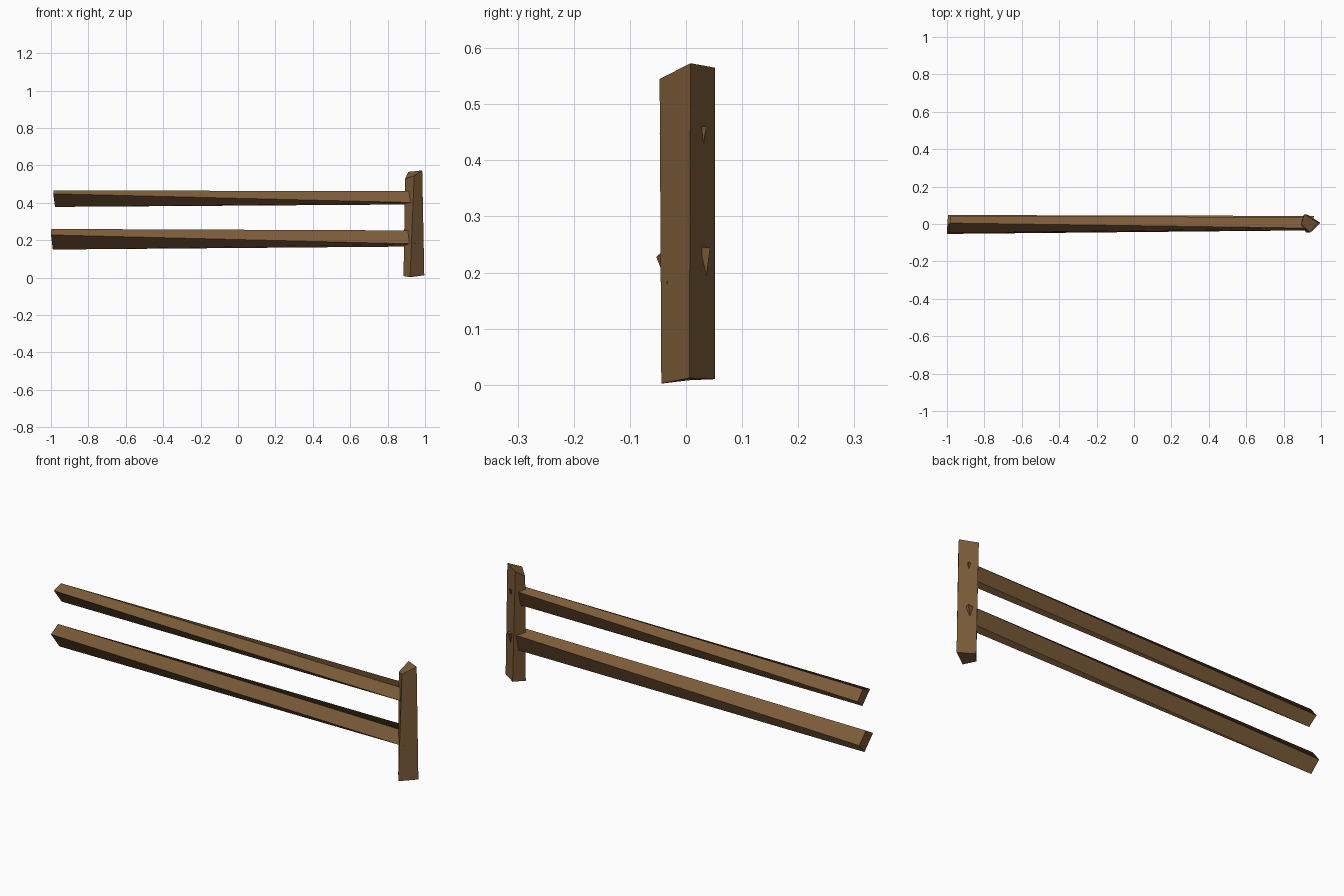
import bpy, bmesh

wood = bpy.data.materials.new("wood")
wood.diffuse_color = (0.20, 0.105, 0.04, 1)


def beam(name, start, end):
    """Rough four-sided beam lofted between two end outlines."""
    bm = bmesh.new()
    a = [bm.verts.new(p) for p in start]
    b = [bm.verts.new(p) for p in end]
    bm.faces.new(a)
    bm.faces.new(b)
    for i in range(4):
        j = (i + 1) % 4
        bm.faces.new((a[i], a[j], b[j], b[i]))
    bmesh.ops.recalc_face_normals(bm, faces=bm.faces)
    me = bpy.data.meshes.new(name)
    bm.to_mesh(me)
    bm.free()
    me.materials.append(wood)
    ob = bpy.data.objects.new(name, me)
    bpy.context.collection.objects.link(ob)


# upright post with slanted top (corners: left, back, right, front)
beam("post",
     [(0.885, 0.005, 0.008), (0.925, 0.052, 0.010), (0.996, 0.006, 0.012), (0.92, -0.044, 0.002)],
     [(0.893, -0.002, 0.527), (0.91, 0.052, 0.565), (0.985, 0.008, 0.573), (0.942, -0.047, 0.545)])

# twisted rails (corners: front, top, back, bottom)
beam("upper_rail",
     [(-0.988, -0.047, 0.448), (-0.985, 0.005, 0.466), (-0.982, 0.044, 0.417), (-0.978, 0.0, 0.378)],
     [(0.945, -0.033, 0.401), (0.945, -0.022, 0.462), (0.955, 0.036, 0.460), (0.94, 0.026, 0.391)])
beam("lower_rail",
     [(-1.0, -0.053, 0.228), (-0.998, 0.0, 0.26), (-0.994, 0.048, 0.202), (-0.99, 0.0, 0.15)],
     [(0.945, -0.034, 0.18), (0.945, -0.025, 0.252), (0.962, 0.043, 0.244), (0.938, 0.033, 0.166)])
